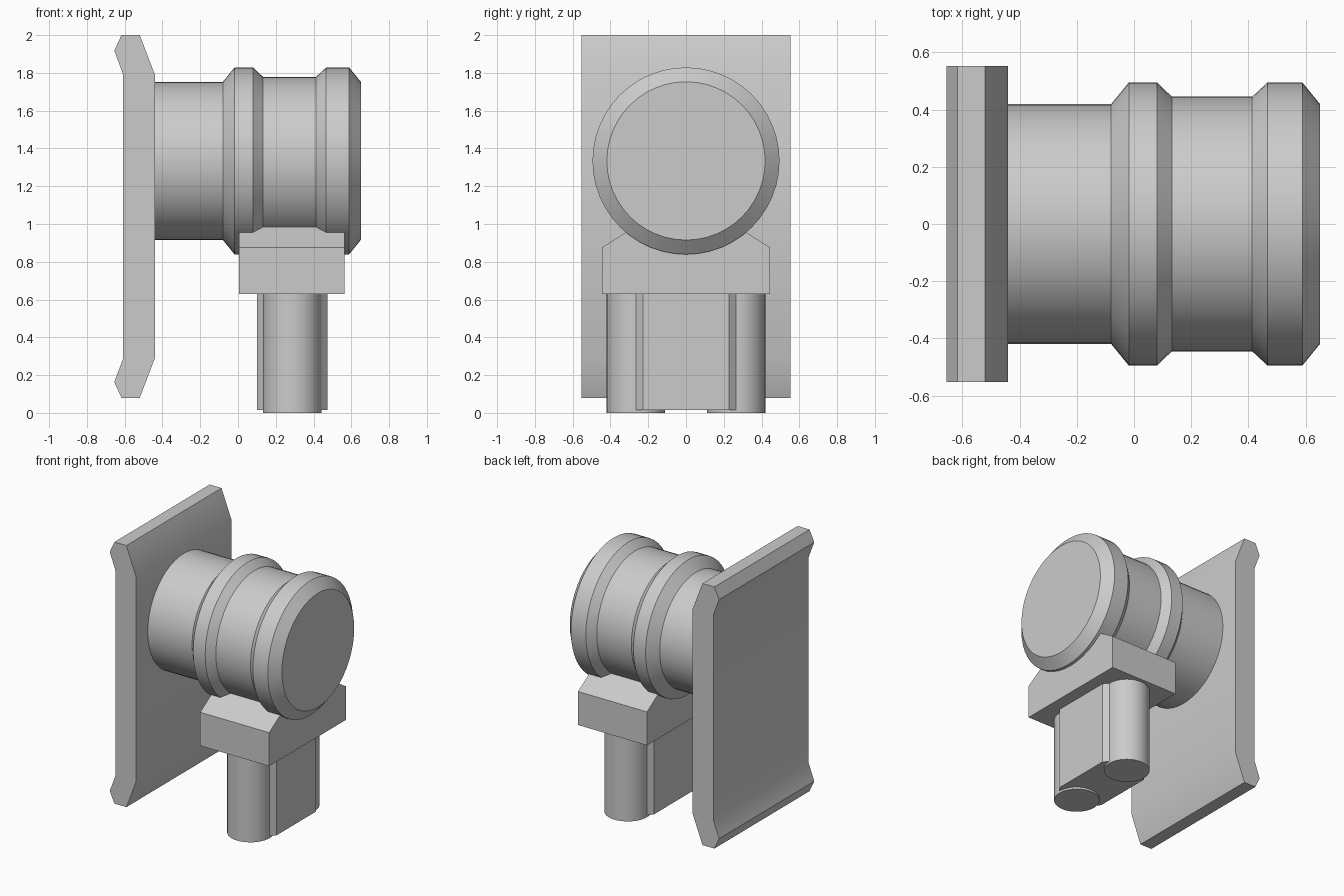
import bpy, bmesh, math
from mathutils import Matrix, Vector

cube = bpy.data.objects.get("Cube")
if cube:
    bpy.data.objects.remove(cube)

grey = bpy.data.materials.new("plain grey")
grey.use_nodes = True
colour = (0.6, 0.6, 0.6, 1)
grey.diffuse_color = colour
grey.node_tree.nodes["Principled BSDF"].inputs["Base Color"].default_value = colour


def finish(name, bm):
    bmesh.ops.recalc_face_normals(bm, faces=bm.faces)
    mesh = bpy.data.meshes.new(name)
    bm.to_mesh(mesh)
    bm.free()
    mesh.materials.append(grey)
    obj = bpy.data.objects.new(name, mesh)
    bpy.context.collection.objects.link(obj)
    bpy.ops.object.select_all(action='DESELECT')
    obj.select_set(True)
    bpy.context.view_layer.objects.active = obj
    bpy.ops.object.shade_smooth_by_angle(angle=math.radians(30))
    return obj


def prism(name, points, offset):
    """Extrude a closed outline of 3D points along an offset."""
    bm = bmesh.new()
    face = bm.faces.new([bm.verts.new(p) for p in points])
    new = bmesh.ops.extrude_face_region(bm, geom=[face])["geom"]
    moved = [v for v in new if isinstance(v, bmesh.types.BMVert)]
    bmesh.ops.translate(bm, verts=moved, vec=Vector(offset))
    return finish(name, bm)


def lathe_x(name, profile, z, sides):
    """Closed round body along x from (x, radius) pairs."""
    bm = bmesh.new()
    rings = []
    for x, r in profile:
        angles = [math.tau * i / sides for i in range(sides)]
        rings.append([bm.verts.new((x, r * math.sin(a), z + r * math.cos(a)))
                      for a in angles])
    for a, b in zip(rings, rings[1:]):
        for i in range(sides):
            j = (i + 1) % sides
            bm.faces.new((a[i], a[j], b[j], b[i]))
    bm.faces.new(rings[0])
    bm.faces.new(rings[-1])
    return finish(name, bm)


# Back plate with bent, bevelled ends: mirrored half profile
plate_mid = 1.04
half = [(-0.44, 0.75), (-0.52, 0.96), (-0.617, 0.96), (-0.655, 0.877), (-0.61, 0.757)]
outline = [(x, plate_mid + h) for x, h in half]
outline += [(x, plate_mid - h) for x, h in reversed(half)]
prism("back_plate", [(x, -0.552, z) for x, z in outline], (0, 1.104, 0))

# Round barrel with two raised collars
lathe_x("barrel", [(-0.45, 0.419), (-0.08, 0.419), (-0.018, 0.495), (0.08, 0.495),
                   (0.132, 0.445), (0.413, 0.445), (0.467, 0.495), (0.588, 0.495),
                   (0.65, 0.419)], 1.334, 48)

# Saddle block with sloped shoulders running under the barrel
saddle = [(-0.445, 0.63), (0.445, 0.63), (0.445, 0.876),
          (0.2, 1.03), (-0.2, 1.03), (-0.445, 0.876)]
prism("saddle_block", [(0.005, y, z) for y, z in saddle], (0.56, 0, 0))

# Central connector with chamfered corners
cx = 0.287
corner = [(0.186, 0.228), (0.155, 0.265)]
plan = corner + [(-x, y) for x, y in reversed(corner)]
plan += [(-x, -y) for x, y in corner] + [(x, -y) for x, y in reversed(corner)]
prism("connector_core", [(cx + x, y, 0.015) for x, y in plan], (0, 0, 0.63))

# Two round pins
for name, side in (("left_pin", 1), ("right_pin", -1)):
    bm = bmesh.new()
    bmesh.ops.create_cone(bm, cap_ends=True, segments=48, radius1=0.155, radius2=0.155,
                          depth=0.65, matrix=Matrix.Translation((cx, side * 0.265, 0.325)))
    finish(name, bm)
